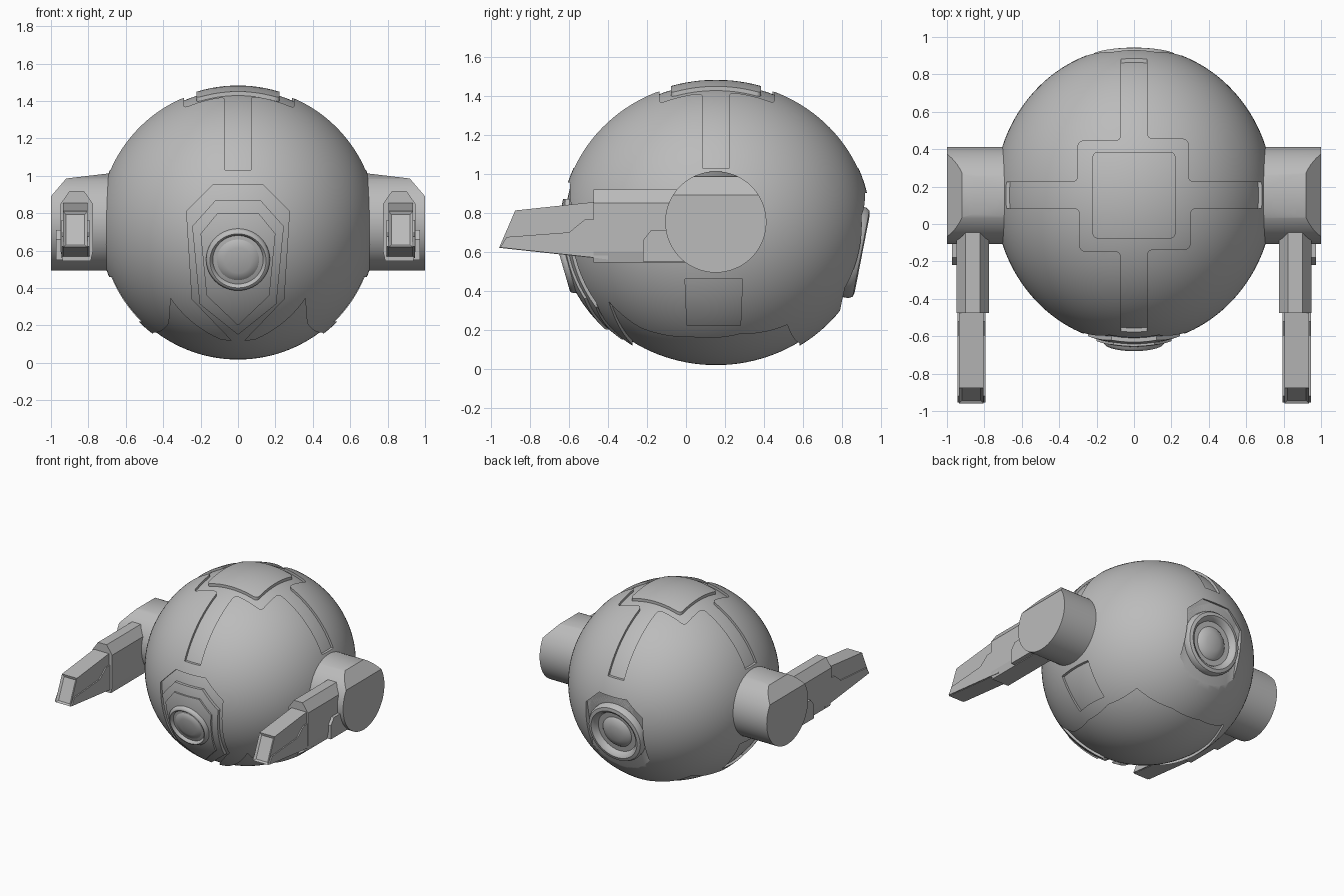
import bpy, bmesh, math
from math import cos, sin, pi, radians
from mathutils import Matrix, Vector

if "Cube" in bpy.data.objects:
    bpy.data.objects.remove(bpy.data.objects["Cube"], do_unlink=True)

grey = bpy.data.materials.new("plain grey")
grey.use_nodes = True
grey.diffuse_color = (0.5, 0.5, 0.5, 1)
grey.node_tree.nodes["Principled BSDF"].inputs["Base Color"].default_value = (0.5, 0.5, 0.5, 1)

CENTRE = Vector((0, 0.154, 0.74))
RADII = Vector((0.745, 0.795, 0.74))

# Frames: profile (a, b) is drawn in a plane and extruded along the third axis
PLAN = Matrix.Translation((0, CENTRE.y, 0))
FRONT = Matrix.Rotation(pi / 2, 4, 'X')
SIDE = Matrix(((0, 0, 1, 0), (1, 0, 0, 0), (0, 1, 0, 0), (0, 0, 0, 1)))
BACK = Matrix.Rotation(pi, 4, 'Z') @ FRONT
EYE = Matrix.Translation((0, -0.605, 0.555)) @ Matrix.Rotation(radians(16), 4, 'X') @ FRONT
VENT = Matrix.Translation((0, 0.85, 0.6)) @ Matrix.Rotation(radians(-11), 4, 'X') @ BACK


def finish(name, bm):
    bmesh.ops.recalc_face_normals(bm, faces=bm.faces)
    mesh = bpy.data.meshes.new(name)
    bm.to_mesh(mesh)
    bm.free()
    mesh.materials.append(grey)
    obj = bpy.data.objects.new(name, mesh)
    bpy.context.scene.collection.objects.link(obj)
    return obj


def smooth(obj, angle=30):
    bpy.ops.object.select_all(action='DESELECT')
    obj.select_set(True)
    bpy.context.view_layer.objects.active = obj
    bpy.ops.object.shade_smooth_by_angle(angle=radians(angle))


def prism_bm(points, frame, lo, hi, rounding=0):
    bm = bmesh.new()
    face = bm.faces.new([bm.verts.new((a, b, lo)) for a, b in points])
    out = bmesh.ops.extrude_face_region(bm, geom=[face])["geom"]
    verts = [v for v in out if isinstance(v, bmesh.types.BMVert)]
    bmesh.ops.translate(bm, verts=verts, vec=(0, 0, hi - lo))
    if rounding:
        edges = [e for e in bm.edges if abs(e.verts[0].co.z - e.verts[1].co.z) > 0.01]
        bmesh.ops.bevel(bm, geom=edges, offset=rounding, segments=4,
                        profile=0.5, affect='EDGES')
    bmesh.ops.transform(bm, matrix=frame, verts=bm.verts)
    return bm


def prism(name, *args):
    return finish(name, prism_bm(*args))


def ellipsoid(name, scale):
    bm = bmesh.new()
    bmesh.ops.create_uvsphere(bm, u_segments=128, v_segments=64, radius=1)
    size = RADII * scale
    bmesh.ops.transform(bm, verts=bm.verts,
                        matrix=Matrix.Translation(CENTRE) @ Matrix.Diagonal((*size, 1)))
    return finish(name, bm)


def boolean(obj, cutters, operation='DIFFERENCE'):
    for cutter in cutters:
        mod = obj.modifiers.new("cut", 'BOOLEAN')
        mod.operation, mod.solver, mod.object = operation, 'EXACT', cutter
    graph = bpy.context.evaluated_depsgraph_get()
    mesh = bpy.data.meshes.new_from_object(obj.evaluated_get(graph))
    obj.modifiers.clear()
    obj.data = mesh
    return obj


def lathe(name, profile, frame, steps=64):
    bm = bmesh.new()
    verts = [bm.verts.new((r, 0, h)) for r, h in profile]
    edges = [bm.edges.new(pair) for pair in zip(verts, verts[1:])]
    bmesh.ops.spin(bm, geom=verts + edges, cent=(0, 0, 0), axis=(0, 0, 1),
                   angle=2 * pi, steps=steps)
    bmesh.ops.remove_doubles(bm, verts=bm.verts, dist=0.0005)
    bmesh.ops.transform(bm, matrix=frame, verts=bm.verts)
    smooth(finish(name, bm), 40)


def mirrored(half):
    """Close a right-hand half profile running top to bottom."""
    return half + [(-a, b) for a, b in reversed(half) if a > 0]


def both_sides(obj):
    obj.modifiers.new("mirror", 'MIRROR')
    return obj


# Outlines of the body panels
arm = [(1, 0.07), (0.29, 0.07), (0.29, 0.3), (0.07, 0.3), (0.07, 1)]
cross = []
for k in range(4):
    for a, b in arm:
        for _ in range(k):
            a, b = -b, a
        cross.append((a, b))
square = [(0.222, 0.232), (-0.222, 0.232), (-0.222, -0.232), (0.222, -0.232)]
belly = mirrored([(0.13, 0.43), (0.41, 0.366), (0.47, 0.12), (0.45, -0.13),
                  (0.37, -0.39), (0.36, -0.55), (0.09, -0.43)])
hatch = [(-0.005, 0.46), (0.29, 0.46), (0.28, 0.22), (0.005, 0.22)]
octagon = mirrored([(0.12, 0.31), (0.25, 0.19), (0.25, -0.19), (0.12, -0.32)])
shield = mirrored([(0.13, 0.955), (0.275, 0.81), (0.245, 0.34), (0, 0.085)])
shield_mid = mirrored([(0.12, 0.87), (0.245, 0.73), (0.205, 0.315), (0, 0.15)])
shield_in = mirrored([(0.11, 0.8), (0.2, 0.69), (0.168, 0.36), (0, 0.2)])

# Body shell with recessed panels, over a slightly smaller core
vent_cut = prism("vent_cutter", octagon, VENT, 0, 0.4)
cutters = [
    prism("cross_cutter", cross, PLAN, 1.03, 1.7, 0.03),
    prism("belly_cutter", belly, PLAN, -0.2, 0.45),
    prism("hatch_cutter", hatch, SIDE, -1, 1),
    prism("shield_cutter", shield, FRONT, 0.2, 1),
    vent_cut,
]
smooth(boolean(ellipsoid("body_shell", 1), cutters))
smooth(boolean(ellipsoid("body_core", 0.976), [vent_cut]))

# Raised pieces that follow the body surface
for name, outline, frame, lo, hi, scale, rounding in (
        ("top_cap", square, PLAN, 1.2, 1.7, 1.004, 0.03),
        ("shield_plate", shield_mid, FRONT, 0.2, 1, 1.004, 0),
        ("shield_inner_plate", shield_in, FRONT, 0.2, 1, 1.02, 0)):
    cutter = prism(name + "_cutter", outline, frame, lo, hi, rounding)
    smooth(boolean(ellipsoid(name, scale), [cutter], 'INTERSECT'))
    cutters.append(cutter)
for cutter in cutters:
    bpy.data.objects.remove(cutter, do_unlink=True)

# Front eye and rear vent
lathe("front_eye", [(0, 0.034), (0.07, 0.03), (0.11, 0.02), (0.122, 0.006), (0.132, 0.006),
                    (0.14, 0.028), (0.15, 0.035), (0.16, 0.032), (0.17, 0.018), (0.172, -0.05)], EYE)
lathe("rear_vent", [(0, 0.05), (0.06, 0.046), (0.11, 0.03), (0.125, 0.015), (0.165, 0.015),
                    (0.18, 0.045), (0.2, 0.056), (0.225, 0.05), (0.237, 0.03), (0.237, -0.02)], VENT)

# Shoulders: drums with the upper outer edge sliced away
circle = [(0.153 + 0.26 * cos(2 * pi * i / 64), 0.753 + 0.26 * sin(2 * pi * i / 64))
          for i in range(64)]
bm = prism_bm(circle, SIDE, 0.5, 1)
for point, normal in (((0.7, 0, 1.012), (0.12, 0, 1)), ((0.92, 0, 0.984), (0.76, 0, 0.65))):
    bmesh.ops.bisect_plane(bm, geom=bm.verts[:] + bm.edges[:] + bm.faces[:],
                           plane_co=point, plane_no=normal, clear_outer=True)
    bmesh.ops.holes_fill(bm, edges=[e for e in bm.edges if e.is_boundary])
smooth(both_sides(finish("shoulder", bm)))

# Upper arms
section = mirrored([(0.038, 0.92), (0.087, 0.85), (0.087, 0.6), (0.075, 0.545)])
both_sides(prism("upper_arm", [(x + 0.862, z) for x, z in section], FRONT, 0, 0.475))
both_sides(prism("elbow_plate", [(0.02, 0.71), (-0.18, 0.71), (-0.22, 0.66),
                                 (-0.22, 0.55), (0.02, 0.55)], SIDE, 0.9, 0.972))

# Forearms with a framed window in the slanted end
wrist = [(-0.4, 0.862), (-0.475, 0.855), (-0.877, 0.812), (-0.96, 0.62), (-0.475, 0.568), (-0.4, 0.56)]
bm = prism_bm(wrist, SIDE, 0.804, 0.936)
bm.normal_update()
end = min(bm.faces, key=lambda f: f.calc_center_median().y)
bmesh.ops.inset_individual(bm, faces=[end], thickness=0.022, depth=-0.012)
both_sides(finish("forearm", bm))
lower = [(-0.4, 0.765), (-0.52, 0.765), (-0.6, 0.7), (-0.92, 0.676),
         (-0.955, 0.622), (-0.475, 0.57), (-0.4, 0.56)]
for name, lo, hi in (("forearm_outer_plate", 0.93, 0.945), ("forearm_inner_plate", 0.795, 0.81)):
    both_sides(prism(name, lower, SIDE, lo, hi))
